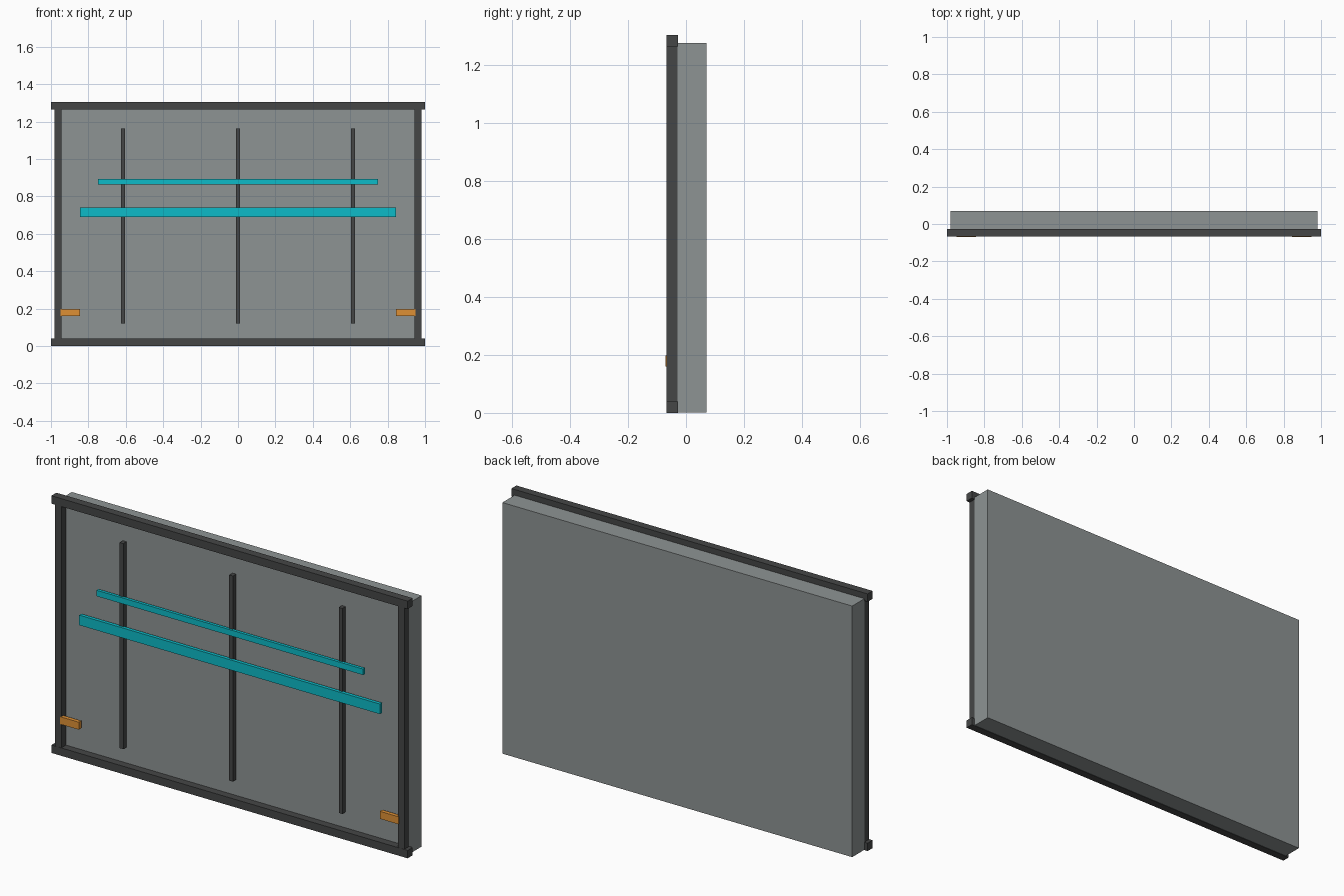
import bpy
import bmesh

if "Cube" in bpy.data.objects:
    bpy.data.objects.remove(bpy.data.objects["Cube"])


def material(name, rgb):
    m = bpy.data.materials.new(name)
    m.diffuse_color = (*rgb, 1)
    m.use_nodes = True
    m.node_tree.nodes["Principled BSDF"].inputs["Base Color"].default_value = m.diffuse_color
    return m


def box(name, x, y, z, mat):
    """Box spanning the given (min, max) ranges."""
    bm = bmesh.new()
    bmesh.ops.create_cube(bm, size=1)
    for v in bm.verts:
        v.co = [r[0] if c < 0 else r[1] for c, r in zip(v.co, (x, y, z))]
    me = bpy.data.meshes.new(name)
    bm.to_mesh(me)
    bm.free()
    me.materials.append(mat)
    ob = bpy.data.objects.new(name, me)
    bpy.context.collection.objects.link(ob)
    return ob


grey = material("panel_grey", (0.27, 0.295, 0.295))
dark = material("frame_dark", (0.06, 0.062, 0.062))
teal = material("stripe_teal", (0.004, 0.50, 0.58))
orange = material("marker_orange", (0.73, 0.28, 0.035))

# Main slab
box("panel", (-0.982, 0.982), (-0.03, 0.07), (0.002, 1.276), grey)

# Frame rails
box("bottom_rail", (-1, 1), (-0.068, -0.028), (0, 0.04), dark)
box("top_rail", (-1, 1), (-0.068, -0.028), (1.265, 1.305), dark)

# Frame posts and small orange markers, mirrored left and right
for side, s in (("left", -1), ("right", 1)):
    def span(a, b):
        return tuple(sorted((s * a, s * b)))
    box(side + "_post", span(0.945, 0.981), (-0.067, -0.03), (0.038, 1.267), dark)
    box(side + "_marker", span(0.845, 0.95), (-0.07, -0.05), (0.16, 0.198), orange)

# Vertical ribs
for i, x in enumerate((-0.615, 0, 0.615)):
    box(f"rib_{i + 1}", (x - 0.01, x + 0.01), (-0.056, -0.029), (0.12, 1.163), dark)

# Horizontal teal strips in front of the ribs
box("upper_strip", (-0.748, 0.748), (-0.066, -0.05), (0.862, 0.892), teal)
box("lower_strip", (-0.844, 0.844), (-0.068, -0.05), (0.69, 0.741), teal)
